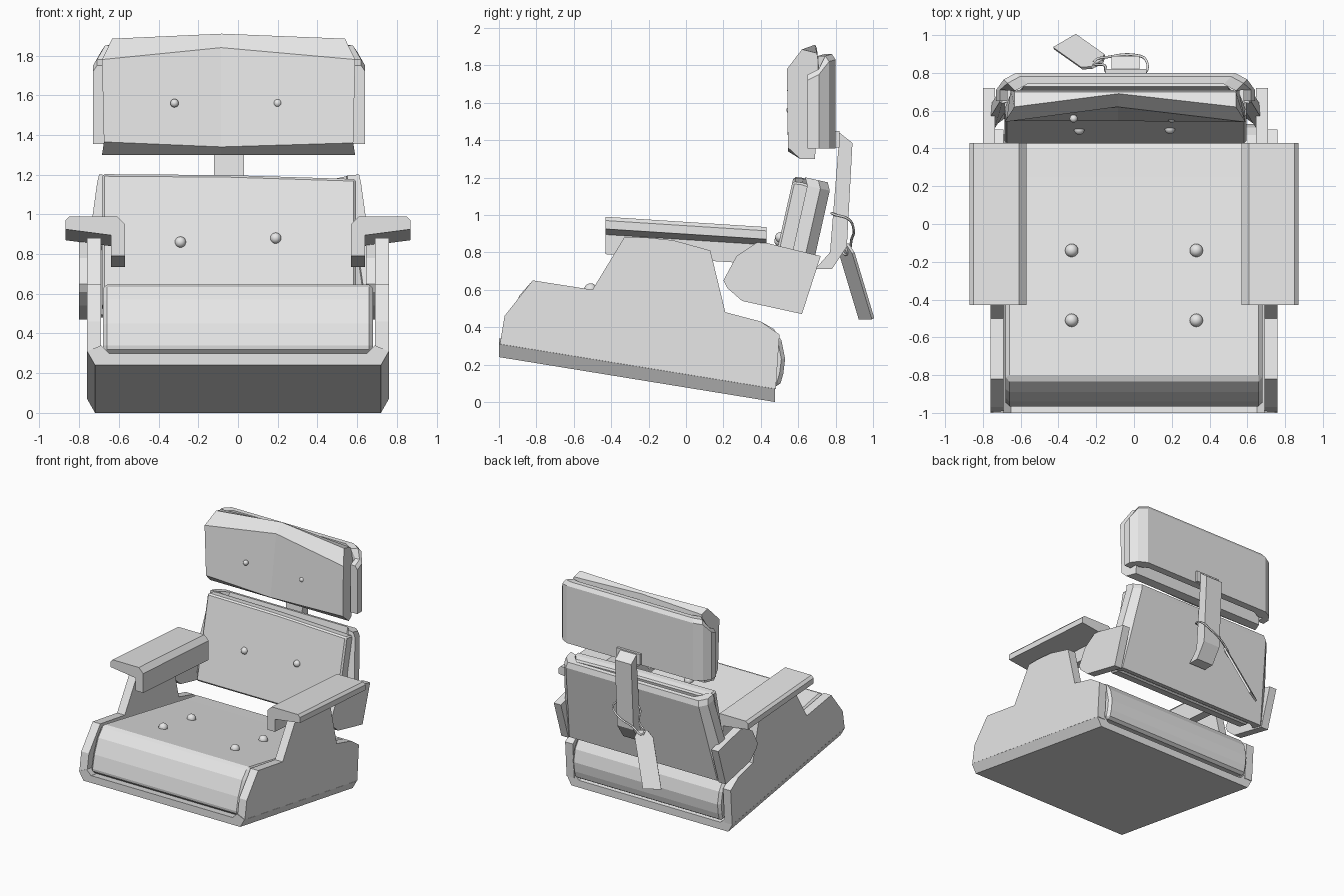
import bpy, bmesh, math
from mathutils import Vector

cube = bpy.data.objects.get("Cube")
if cube:
    bpy.data.objects.remove(cube)

grey = bpy.data.materials.new("light_grey")
grey.use_nodes = True
grey.diffuse_color = (0.8, 0.8, 0.8, 1)
grey.node_tree.nodes["Principled BSDF"].inputs["Base Color"].default_value = (0.8, 0.8, 0.8, 1)

CX = -0.045  # the back and headrest sit slightly off centre


def finish(name, bm, smooth=None):
    bmesh.ops.recalc_face_normals(bm, faces=bm.faces)
    me = bpy.data.meshes.new(name)
    bm.to_mesh(me)
    bm.free()
    me.materials.append(grey)
    ob = bpy.data.objects.new(name, me)
    bpy.context.collection.objects.link(ob)
    if smooth:
        bpy.ops.object.select_all(action='DESELECT')
        ob.select_set(True)
        bpy.context.view_layer.objects.active = ob
        bpy.ops.object.shade_smooth_by_angle(angle=math.radians(smooth))
    return ob


def loft(name, rings, smooth=None, bevel=0):
    """Bridge matching closed rings and cap both ends."""
    bm = bmesh.new()
    vs = [[bm.verts.new(p) for p in ring] for ring in rings]
    n = len(vs[0])
    for a, b in zip(vs, vs[1:]):
        for i in range(n):
            j = (i + 1) % n
            bm.faces.new((a[i], a[j], b[j], b[i]))
    bm.faces.new(vs[0])
    bm.faces.new(vs[-1])
    ob = finish(name, bm, smooth)
    if bevel:
        m = ob.modifiers.new("Edge", 'BEVEL')
        m.width = bevel
        m.segments = 1
        m.limit_method = 'ANGLE'
        m.angle_limit = math.radians(50)
    return ob


def prism(name, profile, x0, x1, **kw):
    """Extrude a (y, z) profile from x0 to x1."""
    return loft(name, [[(x, y, z) for y, z in profile] for x in (x0, x1)], **kw)


def button(name, loc, r):
    bm = bmesh.new()
    bmesh.ops.create_uvsphere(bm, u_segments=16, v_segments=10, radius=r)
    bmesh.ops.translate(bm, verts=bm.verts, vec=loc)
    finish(name, bm, 60)


# Base: tilted floor with chamfered lower edges and a rounded inner corner
half = [(.72, 0), (.76, .07), (.69, .10), (.65, .06)]
section = half + [(-x, z) for x, z in reversed(half)]
loft("base_floor", [[(x, y, z + dz) for x, z in section]
                    for y, dz in ((-1, .24), (.475, 0))])

# Side panels and armrests, mirrored left and right
side = [(-.995, .31), (-.97, .46), (-.82, .65), (-.5, .6), (-.33, .88), (-.22, .88),
        (-.07, .865), (.13, .81), (.21, .48), (.40, .43), (.50, .36), (.49, .22), (.48, .07)]
arm = [(.61, .99), (.85, .99), (.87, .97), (.87, .925), (.64, .895),
       (.64, .79), (.57, .79), (.57, .95)]
for s, label in ((1, "left"), (-1, "right")):
    prism(label + "_side_panel", side, s * .69, s * .76)
    loft(label + "_armrest", [[(s * x, y, z + dz) for x, z in arm]
                              for y, dz in ((-.43, 0), (.43, -.055))])

# Seat cushion with rounded back
seat = [(-.96, .30), (-.965, .34), (-.94, .45), (-.89, .57), (-.82, .65), (.25, .455),
        (.40, .43), (.47, .39), (.51, .33), (.53, .23), (.52, .15), (.50, .08)]
prism("seat_cushion", seat, -.68, .68, bevel=.02)
for s in (1, -1):
    for y in (-.14, -.51):
        button("seat_button", (s * .33, y, .655 - .18 * (y + .82)), .035)


# Lower back, built in a plane that leans backwards
def lean(x, f, z):
    return (CX + x, .62 + .225 * (z - .47) - f, z + .22 * f)


stations = [(.755, .655, .12), (.75, .65, .05), (.68, .60, 0)]
rings = []
for s, group in ((-1, stations), (1, stations[::-1])):
    for xb, xt, f in group:
        g = f + (.05 if f < .1 else 0)
        rings.append([lean(s * xb, f, .48), lean(s * (xt + .01), f, 1.13),
                      lean(s * xt, f + .02, 1.17), lean(s * (xt - .06), g, 1.17),
                      lean(s * (xb - .06), g, .48)])
loft("back_shell", rings)
wing = [(.2, .65), (.27, .78), (.39, .86), (.72, .78), (.62, .47), (.30, .54), (.22, .61)]
for s, label in ((1, "left"), (-1, "right")):
    prism(label + "_back_wing", wing, CX + s * .69, CX + s * .755)
loft("back_cushion", [[lean(x, .1, .49), lean(x, .2, .49), lean(x, .2, top),
                       lean(x, .15, top + .005), lean(x, .1, top)]
                      for x, top in ((-.64, 1.16), (0, 1.155), (.64, 1.135))], bevel=.012)
for x, z in ((-.29, .86), (.19, .88)):
    button("back_button", (x, .50 + .225 * (z - .86), z), .028)

# Headrest shell: a shallow U with lower side wings
rings = []
u_path = [(.685, .65, 1.75), (.685, .71, 1.78), (.645, .765, 1.85), (.58, .80, 1.86)]
for s, group in ((-1, u_path), (1, u_path[::-1])):
    for x, y, top in group:
        xi, yi = CX + s * (x - .06), max(.65, y - .06 if y > .72 else y)
        rings.append([(CX + s * x, y, 1.355), (CX + s * x, y, top - .03),
                      (CX + s * (x - .02), y - (.02 if y > .72 else 0), top),
                      (xi, yi, top), (xi, yi, 1.355)])
loft("headrest_shell", rings)

# Headrest cushion: dished front, peaked in the middle
rows = [(-.64, .545, 1.365, .54, 1.78, .62, 1.885),
        (-.04, .545, 1.34, .62, 1.84, .69, 1.91),
        (.635, .545, 1.36, .54, 1.78, .62, 1.885)]
rings = []
for x, yb, zb, yt, zt, yr, zr in rows:
    e = .95 if abs(x) > .1 else 1
    rings.append([(CX + x, .61, 1.30), (CX + x * .985, yb, zb), (CX + x, yt, zt),
                  (CX + x * .92, yr, zr), (CX + x * .92, .70, zr - .02),
                  (CX + x * e, .71, 1.80), (CX + x * e, .69, 1.30)])
loft("headrest_cushion", rings)
for x in (-.32, .20):
    button("headrest_button", (x, .558, 1.56), .021)

# Headrest post and its mounting plate
post = [(.80, 1.45), (.82, 1.44), (.89, 1.385), (.86, .83), (.78, .71), (.69, .71),
        (.77, .80), (.815, 1.36), (.80, 1.36)]
prism("headrest_post", post, -.12, .03)
prism("post_plate", [(.79, 1.36), (.82, 1.36), (.82, 1.45), (.79, 1.45)], -.15, .065)

# Hanging tag with clipped upper corners
top = Vector((-.195, .845, .845))
down = Vector((-.17, .12, -.40))
across = Vector((.12, .07, 0)).normalized()
thick = down.cross(across).normalized() * .008
outline = [(0, -.035), (.12, -.07), (1, -.07), (1, .07), (.12, .07), (0, .035)]
loft("tag", [[top + down * a + across * w + thick * k for a, w in outline] for k in (-1, 1)])


# Cord looped round the post, and the eyelet
def cord(name, pts, r):
    cu = bpy.data.curves.new(name, 'CURVE')
    cu.dimensions = '3D'
    cu.bevel_depth = r
    cu.bevel_resolution = 1
    cu.resolution_u = 4
    sp = cu.splines.new('BEZIER')
    sp.bezier_points.add(len(pts) - 1)
    for bp, p in zip(sp.bezier_points, pts):
        bp.co = p
        bp.handle_left_type = bp.handle_right_type = 'AUTO'
    sp.use_cyclic_u = True
    cu.materials.append(grey)
    bpy.context.collection.objects.link(bpy.data.objects.new(name, cu))


cord("tag_cord", [(-.21, .86, .82), (-.13, .885, .87), (0, .895, .93), (.065, .865, .98),
                  (.06, .80, 1.0), (-.04, .78, 1.01), (-.14, .80, .99), (-.155, .84, .91)], .007)
hole = top + down * .08
n = down.normalized()
cord("tag_eyelet", [hole + thick * 1.1 + n * .024 * math.cos(a) + across * .024 * math.sin(a)
                    for a in (i * math.tau / 6 for i in range(6))], .007)
